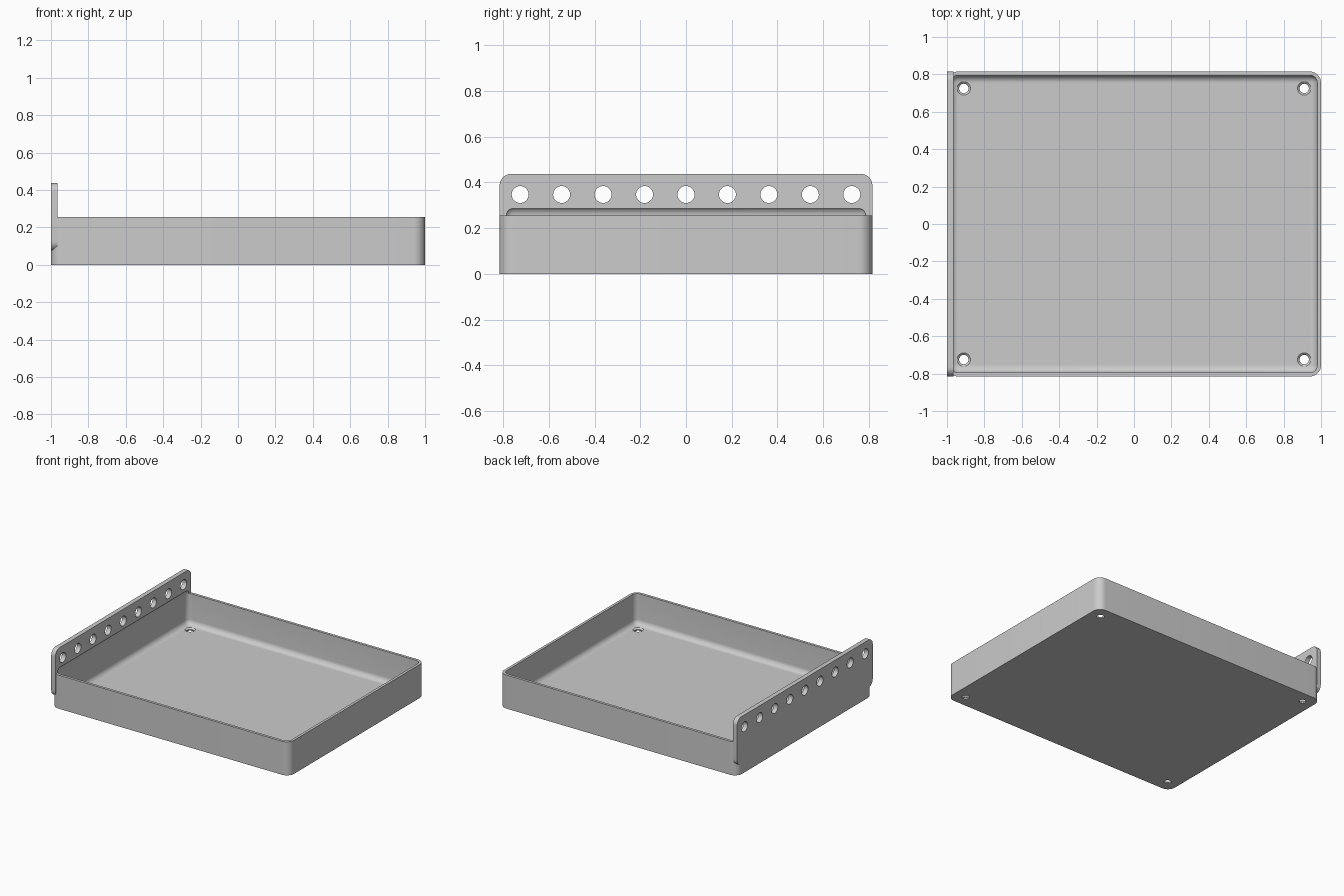
import bpy, bmesh, math
from mathutils import Matrix, Vector

cube = bpy.data.objects.get("Cube")
if cube:
    bpy.data.objects.remove(cube, do_unlink=True)

grey = bpy.data.materials.new("plain_grey")
grey.use_nodes = True
colour = (0.6, 0.6, 0.6, 1)
grey.diffuse_color = colour
grey.node_tree.nodes["Principled BSDF"].inputs["Base Color"].default_value = colour

HALF_X, HALF_Y, HEIGHT = 1.0, 0.815, 0.255
WALL, FLOOR, FILLET = 0.02, 0.02, 0.04
PLATE = 0.035


def finish(name, bm):
    bmesh.ops.recalc_face_normals(bm, faces=bm.faces)
    mesh = bpy.data.meshes.new(name)
    bm.to_mesh(mesh)
    bm.free()
    mesh.materials.append(grey)
    obj = bpy.data.objects.new(name, mesh)
    bpy.context.collection.objects.link(obj)
    return obj


def rounded_slab(name, a, b, radius, depth, matrix, steps=10):
    """Rounded rectangle of half sizes a, b, extruded upward, then placed."""
    bm = bmesh.new()
    verts = []
    for q, (sx, sy) in enumerate(((1, 1), (-1, 1), (-1, -1), (1, -1))):
        for i in range(steps + 1):
            t = (q + i / steps) * math.pi / 2
            verts.append(bm.verts.new((sx * (a - radius) + radius * math.cos(t),
                                       sy * (b - radius) + radius * math.sin(t), 0)))
    face = bm.faces.new(verts)
    top = bmesh.ops.extrude_face_region(bm, geom=[face])["geom"]
    bmesh.ops.translate(bm, vec=(0, 0, depth),
                        verts=[g for g in top if isinstance(g, bmesh.types.BMVert)])
    bm.transform(matrix)
    return finish(name, bm)


def add_cone(bm, r1, r2, depth, centre, rotation=Matrix()):
    bmesh.ops.create_cone(bm, cap_ends=True, segments=32, radius1=r1, radius2=r2,
                          depth=depth, matrix=Matrix.Translation(centre) @ rotation)


def combine(target, other, operation):
    mod = target.modifiers.new(operation, 'BOOLEAN')
    mod.object, mod.operation, mod.solver = other, operation, 'EXACT'
    bpy.context.view_layer.objects.active = target
    bpy.ops.object.modifier_apply(modifier=mod.name)
    bpy.data.objects.remove(other, do_unlink=True)


# Outer block of the tray
tray = rounded_slab("tray_with_hanging_plate", HALF_X, HALF_Y, 0.06, HEIGHT, Matrix())

# Upright hanging plate on the right-hand end
low, high = 0.075, 0.437
upright = Matrix.Translation((-HALF_X, 0, (low + high) / 2)) @ Matrix(
    ((0, 0, 1, 0), (1, 0, 0, 0), (0, 1, 0, 0), (0, 0, 0, 1)))
plate = rounded_slab("hanging_plate", HALF_Y, (high - low) / 2, 0.05, PLATE, upright)
combine(tray, plate, 'UNION')

# Filleted hollow, which also undercuts the plate
bm = bmesh.new()
bmesh.ops.create_cube(bm, size=1)
hollow_top = 0.295
bmesh.ops.scale(bm, verts=bm.verts, vec=(2 * (HALF_X - WALL), 2 * (HALF_Y - WALL),
                                         hollow_top - FLOOR))
bmesh.ops.translate(bm, verts=bm.verts, vec=(0, 0, (hollow_top + FLOOR) / 2))
bmesh.ops.bevel(bm, geom=bm.edges[:], offset=FILLET, segments=8, profile=0.5,
                affect='EDGES')
combine(tray, finish("hollow_cutter", bm), 'DIFFERENCE')

# Row of hanging holes
bm = bmesh.new()
for i in range(-4, 5):
    add_cone(bm, 0.037, 0.037, 0.2, Vector((-HALF_X, i * 0.1813, 0.347)),
             Matrix.Rotation(math.pi / 2, 4, 'Y'))
combine(tray, finish("hanging_hole_cutter", bm), 'DIFFERENCE')

# Countersunk screw holes in the floor corners
for r1, r2, depth, z in ((0.025, 0.025, 0.2, 0), (0.025, 0.047, 0.02, 0.02)):
    bm = bmesh.new()
    for x in (-0.91, 0.91):
        for y in (-0.725, 0.725):
            add_cone(bm, r1, r2, depth, Vector((x, y, z)))
    combine(tray, finish("screw_hole_cutter", bm), 'DIFFERENCE')

bpy.ops.object.select_all(action='DESELECT')
tray.select_set(True)
bpy.context.view_layer.objects.active = tray
bpy.ops.object.shade_smooth_by_angle(angle=math.radians(30))
